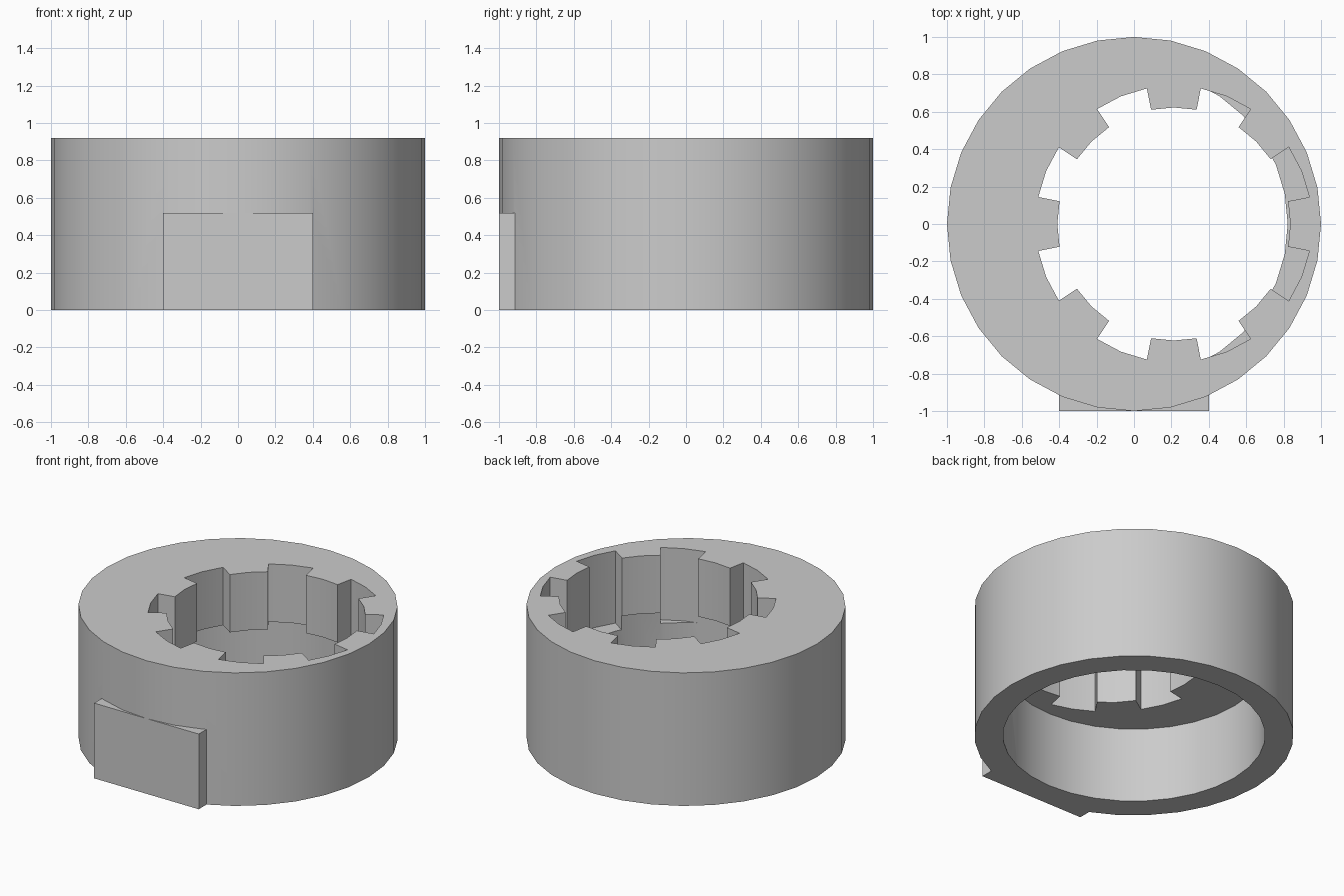
import bpy, bmesh
from math import cos, sin, pi, radians

default = bpy.data.objects.get("Cube")
if default:
    bpy.data.objects.remove(default, do_unlink=True)

HEIGHT, STEP, SIDES = 0.92, 0.52, 32
HOLE_X, TOOTH_R, GROOVE_R = 0.213, 0.623, 0.739

grey = bpy.data.materials.new("plain grey")
grey.use_nodes = True
grey.diffuse_color = (0.6, 0.6, 0.6, 1)
grey.node_tree.nodes["Principled BSDF"].inputs["Base Color"].default_value = (0.6, 0.6, 0.6, 1)


def circle(radius):
    return [(radius * cos(2 * pi * i / SIDES), radius * sin(2 * pi * i / SIDES)) for i in range(SIDES)]


def prism(name, profile, bottom, top):
    """Extrude a flat outline between two heights."""
    bm = bmesh.new()
    face = bm.faces.new([bm.verts.new((x, y, bottom)) for x, y in profile])
    made = bmesh.ops.extrude_face_region(bm, geom=[face])["geom"]
    bmesh.ops.translate(bm, vec=(0, 0, top - bottom),
                        verts=[v for v in made if isinstance(v, bmesh.types.BMVert)])
    bmesh.ops.recalc_face_normals(bm, faces=bm.faces)
    mesh = bpy.data.meshes.new(name)
    bm.to_mesh(mesh)
    bm.free()
    mesh.materials.append(grey)
    obj = bpy.data.objects.new(name, mesh)
    bpy.context.collection.objects.link(obj)
    return obj


def combine(target, tool, operation):
    """Apply a boolean and discard the tool."""
    mod = target.modifiers.new(operation.lower(), "BOOLEAN")
    mod.operation, mod.object, mod.solver = operation, tool, "EXACT"
    tool.hide_render = True
    bpy.ops.object.select_all(action="DESELECT")
    target.select_set(True)
    bpy.context.view_layer.objects.active = target
    bpy.ops.object.modifier_apply(modifier=mod.name)
    bpy.data.objects.remove(tool, do_unlink=True)


# Outer ring with a flat lug on its front
ring = prism("splined_ring", circle(1), 0, HEIGHT)
lug = prism("front_lug", [(-0.4, -1), (0.4, -1), (0.4, -0.85), (-0.4, -0.85)], 0, STEP)
combine(ring, lug, "UNION")

# Wide bore from below
combine(ring, prism("bore_cutter", circle(0.822), -0.1, STEP), "DIFFERENCE")

# Off-centre hole with eight teeth, cut a little deeper than the web
spline = []
for k in range(8):
    for radius, steps in ((TOOTH_R, (-1, 0, 1)), (GROOVE_R, (1, 2, 3))):
        for s in steps:
            a = radians(45 * k + 11.25 * s)
            spline.append((HOLE_X + radius * cos(a), radius * sin(a)))
combine(ring, prism("spline_cutter", spline, 0.42, HEIGHT + 0.1), "DIFFERENCE")

bpy.ops.object.shade_smooth_by_angle(angle=radians(30))
